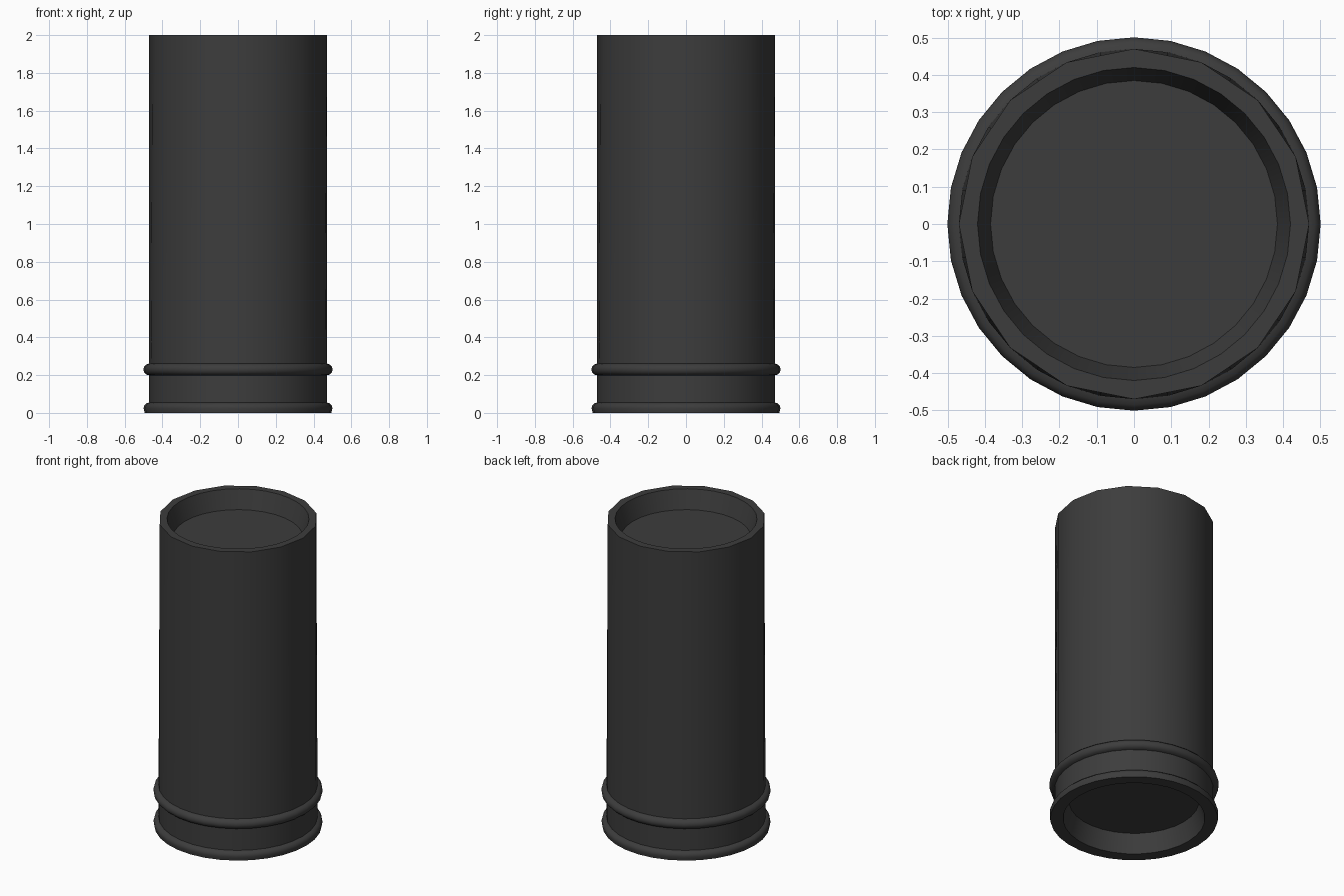
import bpy
import bmesh
from math import cos, sin, pi

SIDES = 32
BODY_R = 0.47

cube = bpy.data.objects.get("Cube")
if cube:
    bpy.data.objects.remove(cube, do_unlink=True)

# Single dark grey material
grey = (0.046, 0.046, 0.046, 1)
mat = bpy.data.materials.new("dark grey")
mat.use_nodes = True
mat.diffuse_color = grey
mat.node_tree.nodes["Principled BSDF"].inputs["Base Color"].default_value = grey


def arc(z, r, start, end, steps):
    """Rounded bead profile standing out from the body wall."""
    angles = [start + (end - start) * i / steps for i in range(steps + 1)]
    return [(BODY_R + r * cos(a), z + r * sin(a)) for a in angles]


# Profile from the underside recess, around the outside, to the top recess
base_bead = [(0.495, 0)] + arc(0.025, 0.03, -pi / 6, pi / 2, 4)
upper_bead = arc(0.23, 0.031, -pi / 2, pi / 2, 6)
rim = (BODY_R, 2.0)
profile = ([(0.385, 0.12), (0.42, 0)] + base_bead + upper_bead
           + [rim, (0.42, 2.0), (0.385, 1.88)])

bm = bmesh.new()
rings = []
for radius, z in profile:
    ring = []
    for i in range(SIDES):
        a = 2 * pi * i / SIDES
        # The outer top rim has half as many corners as the body
        r = radius * cos(pi / 16) if (radius, z) == rim and i % 2 else radius
        ring.append(bm.verts.new((r * cos(a), r * sin(a), z)))
    rings.append(ring)

for low, high in zip(rings, rings[1:]):
    for i in range(SIDES):
        j = (i + 1) % SIDES
        bm.faces.new((low[i], low[j], high[j], high[i]))

# Recessed flat ends
bm.faces.new(rings[0][::-1])
bm.faces.new(rings[-1])
bmesh.ops.recalc_face_normals(bm, faces=bm.faces[:])

mesh = bpy.data.meshes.new("ribbed_cylinder")
bm.to_mesh(mesh)
bm.free()
mesh.materials.append(mat)
body = bpy.data.objects.new("ribbed_cylinder", mesh)
bpy.context.collection.objects.link(body)

# Smooth wall and beads, crisp rims
bpy.ops.object.select_all(action="DESELECT")
body.select_set(True)
bpy.context.view_layer.objects.active = body
bpy.ops.object.shade_smooth_by_angle(angle=0.7)
